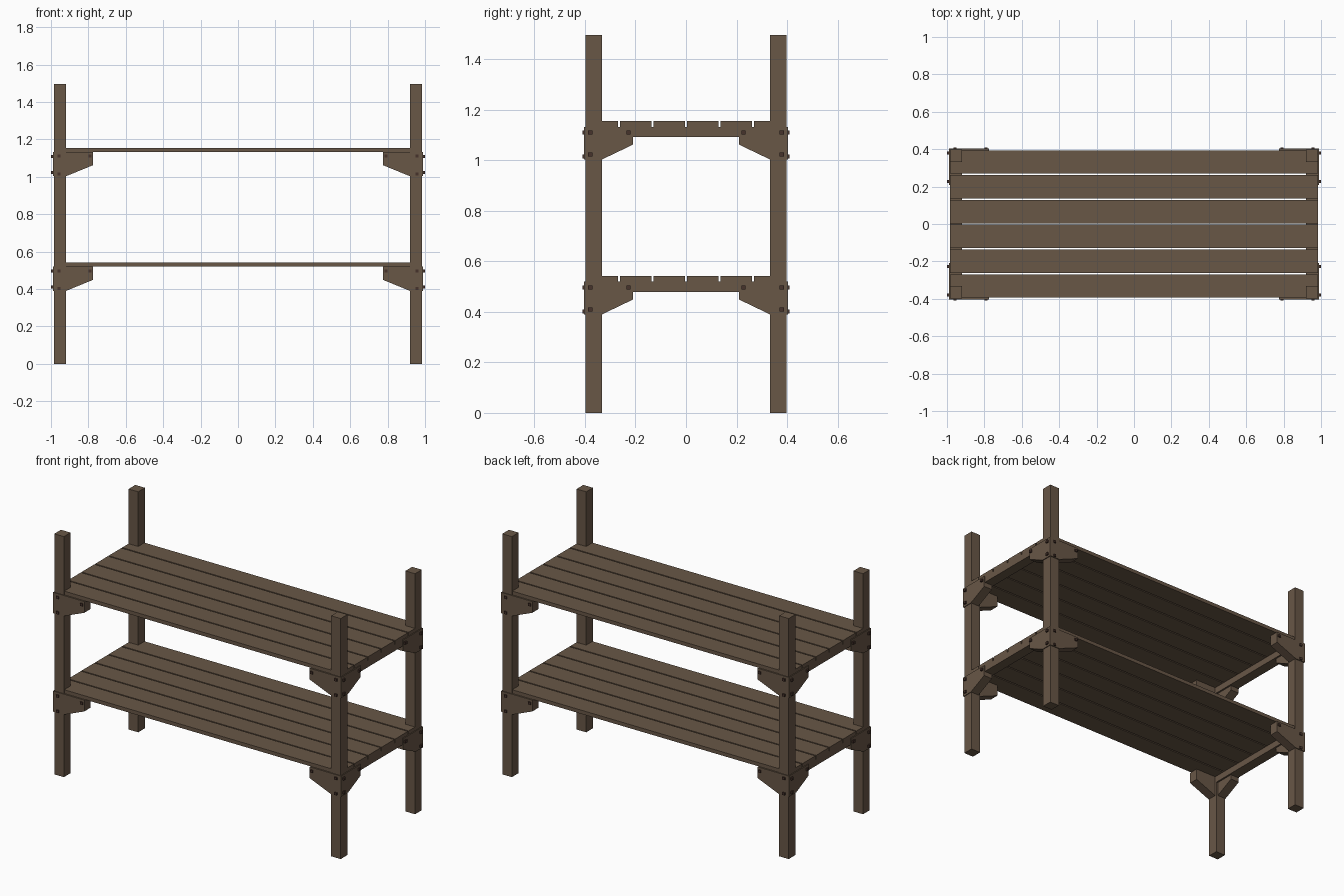
import bpy, bmesh
from mathutils import Vector

if "Cube" in bpy.data.objects:
    bpy.data.objects.remove(bpy.data.objects["Cube"])


def material(name, rgb):
    m = bpy.data.materials.new(name)
    m.diffuse_color = (*rgb, 1)
    m.use_nodes = True
    m.node_tree.nodes["Principled BSDF"].inputs["Base Color"].default_value = m.diffuse_color
    return m


WOOD = material("brown wood", (0.140, 0.095, 0.062))
BOLT = material("dark rust bolt", (0.062, 0.032, 0.024))


def finish(name, bm, mat):
    bmesh.ops.recalc_face_normals(bm, faces=bm.faces)
    me = bpy.data.meshes.new(name)
    bm.to_mesh(me)
    bm.free()
    me.materials.append(mat)
    ob = bpy.data.objects.new(name, me)
    bpy.context.collection.objects.link(ob)
    return ob


def box(name, lo, hi, mat=WOOD):
    bm = bmesh.new()
    bmesh.ops.create_cube(bm, size=1)
    for v in bm.verts:
        v.co = Vector([(l + h) / 2 + c * abs(h - l) for l, h, c in zip(lo, hi, v.co)])
    return finish(name, bm, mat)


def prism(name, points, offset):
    bm = bmesh.new()
    f = bm.faces.new([bm.verts.new(p) for p in points])
    r = bmesh.ops.extrude_face_region(bm, geom=[f])
    bmesh.ops.translate(bm, vec=offset,
                        verts=[g for g in r["geom"] if isinstance(g, bmesh.types.BMVert)])
    return finish(name, bm, WOOD)


PX, PY, P = 0.985, 0.398, 0.066      # outer post faces and post width
BX, BY, T = 0.990, 0.403, 0.060      # outer bracket faces and thickness
CORNERS = [(sx, sy) for sx in (-1, 1) for sy in (-1, 1)]

# Corner posts
for sx, sy in CORNERS:
    box("corner_post", (sx * PX, sy * PY, 0), (sx * (PX - P), sy * (PY - P), 1.495))

for label, top in (("lower", 0.542), ("upper", 1.155)):
    under = top - 0.023
    # Six deck planks
    pitch, gap = 0.1327, 0.008
    for i in range(6):
        y = (i - 2.5) * pitch
        w = (pitch - gap) / 2
        box(label + "_plank", (-PX, y - w, under), (PX, y + w, top))
    # End rails under the planks
    for s in (-1, 1):
        box(label + "_end_rail", (s * PX, -PY + P, top - 0.064), (s * (PX - P), PY - P, under))
    # Corner brackets: one arm along x and one along y, with bolts
    tip, low = top - 0.093, top - 0.152
    for sx, sy in CORNERS:
        prof = [(BX, under), (0.775, under), (0.775, tip), (PX - P, low), (BX, low)]
        prism(label + "_long_bracket", [(sx * a, sy * BY, z) for a, z in prof],
              (0, -sy * T, 0))
        prof = [(BY, under), (0.209, under), (0.209, tip), (PY - P, low), (BY, low)]
        prism(label + "_side_bracket", [(sx * BX, sy * a, z) for a, z in prof],
              (-sx * T, 0, 0))
        r = 0.008
        for a, dz in ((0.957, 0.045), (0.957, 0.140), (0.791, 0.045)):
            x, z = sx * a, top - dz
            box("bolt", (x - r, sy * (BY - 0.01), z - r), (x + r, sy * (BY + 0.007), z + r), BOLT)
        for a, dz in ((0.379, 0.046), (0.379, 0.132), (0.227, 0.046)):
            y, z = sy * a, top - dz
            box("bolt", (sx * (BX - 0.01), y - r, z - r), (sx * 1.0, y + r, z + r), BOLT)
